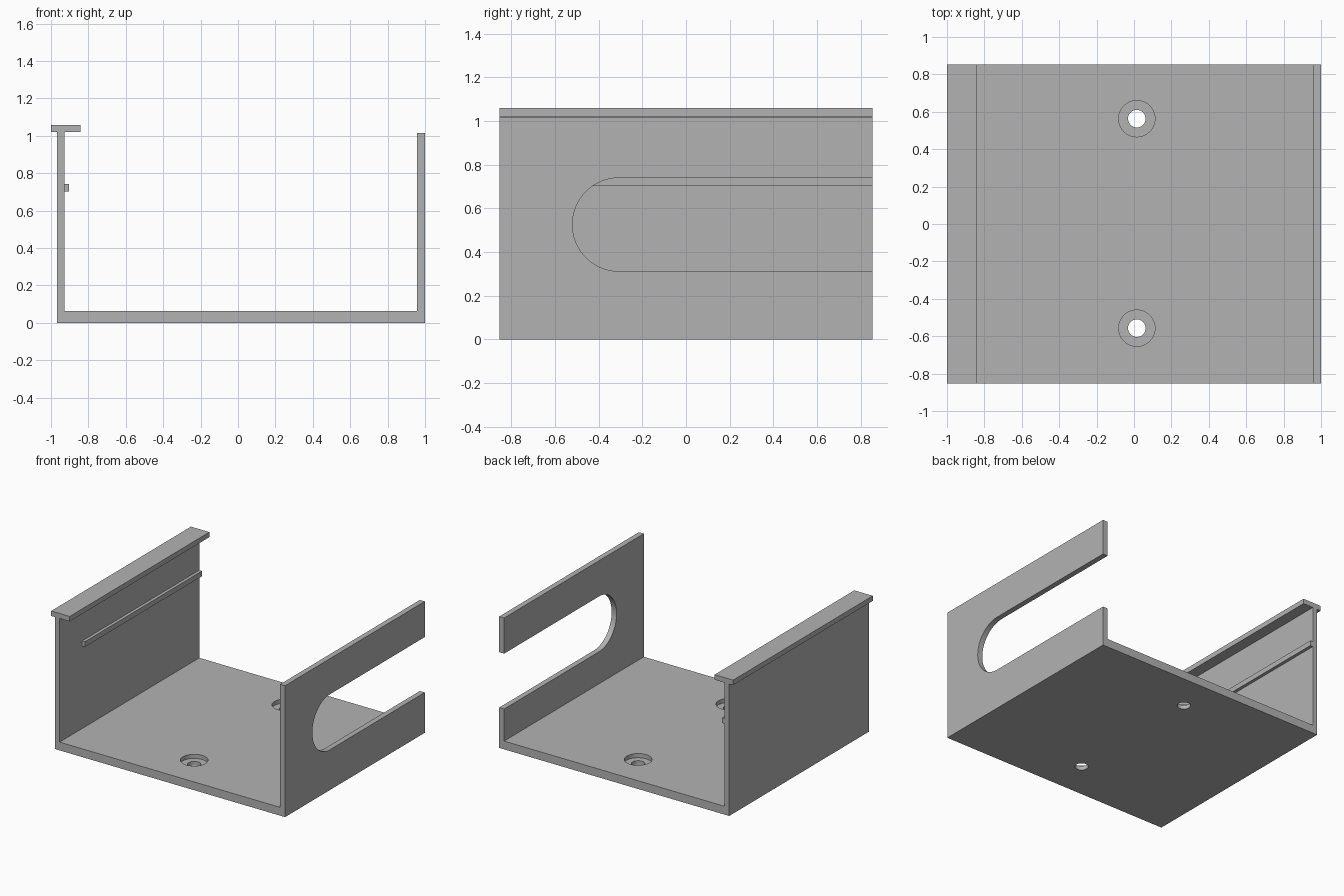
import bpy
import bmesh
import math
from mathutils import Vector

cube = bpy.data.objects.get("Cube")
if cube:
    bpy.data.objects.remove(cube, do_unlink=True)

HALF_LENGTH = 0.853
FLOOR_TOP = 0.064
LEDGE_BASE = 1.02

grey = bpy.data.materials.new("plain grey")
grey.use_nodes = True
grey.diffuse_color = (0.45, 0.45, 0.45, 1)
grey.node_tree.nodes["Principled BSDF"].inputs["Base Color"].default_value = grey.diffuse_color


def extrude(name, outline, sweep):
    """Solid made by sweeping a closed 3D outline along a vector."""
    bm = bmesh.new()
    face = bm.faces.new([bm.verts.new(p) for p in outline])
    swept = bmesh.ops.extrude_face_region(bm, geom=[face], use_keep_orig=True)
    moved = [v for v in swept["geom"] if isinstance(v, bmesh.types.BMVert)]
    bmesh.ops.translate(bm, verts=moved, vec=Vector(sweep))
    bmesh.ops.recalc_face_normals(bm, faces=bm.faces)
    mesh = bpy.data.meshes.new(name)
    bm.to_mesh(mesh)
    bm.free()
    mesh.materials.append(grey)
    obj = bpy.data.objects.new(name, mesh)
    bpy.context.collection.objects.link(obj)
    return obj


def along_length(name, profile, start=-HALF_LENGTH):
    """Sweep an (x, z) profile from start to the back end."""
    return extrude(name, [(x, start, z) for x, z in profile],
                   (0, HALF_LENGTH - start, 0))


def cut(target, cutter):
    """Subtract the cutter, then discard it."""
    cutter.hide_render = True
    mod = target.modifiers.new("cut", "BOOLEAN")
    mod.operation = "DIFFERENCE"
    mod.solver = "EXACT"
    mod.object = cutter
    bpy.context.view_layer.objects.active = target
    bpy.ops.object.modifier_apply(modifier=mod.name)
    bpy.data.objects.remove(cutter, do_unlink=True)


def disc_cutter(x, y, radius, bottom, top, sides=48):
    angles = [math.tau * i / sides for i in range(sides)]
    ring = [(x + radius * math.cos(a), y + radius * math.sin(a), bottom) for a in angles]
    return extrude("hole_cutter", ring, (0, 0, top - bottom))


# Channel: floor, two side walls and the overhanging ledge in one section
body = along_length("channel_body", [
    (-0.967, 0), (1, 0), (1, 1.016), (0.958, 1.016), (0.958, FLOOR_TOP),
    (-0.928, FLOOR_TOP), (-0.928, LEDGE_BASE), (-0.842, LEDGE_BASE),
    (-0.842, 1.059), (-1, 1.059), (-1, LEDGE_BASE), (-0.967, LEDGE_BASE)])

# Round-ended slot in the left wall, open at the back
radius, slot_y, slot_z = 0.214, -0.306, 0.526
arc = [math.pi * (0.5 + i / 32) for i in range(33)]
slot = [(0.9, slot_y + radius * math.cos(a), slot_z + radius * math.sin(a)) for a in arc]
slot += [(0.9, 1, slot_z - radius), (0.9, 1, slot_z + radius)]
cut(body, extrude("slot_cutter", slot, (0.2, 0, 0)))

# Counterbored screw holes in the floor
for y in (-0.557, 0.563):
    cut(body, disc_cutter(0.015, y, 0.097, 0.032, 0.1))
    cut(body, disc_cutter(0.015, y, 0.047, -0.1, 0.1))

# Guide rib on the inside of the right wall, stopping short of the front
rib = along_length("guide_rib", [
    (-0.928, 0.702), (-0.904, 0.702), (-0.904, 0.742), (-0.928, 0.742)], -0.58)

for obj in (body, rib):
    bpy.ops.object.select_all(action="DESELECT")
    obj.select_set(True)
    bpy.context.view_layer.objects.active = obj
    bpy.ops.object.shade_smooth_by_angle(angle=math.radians(30))
